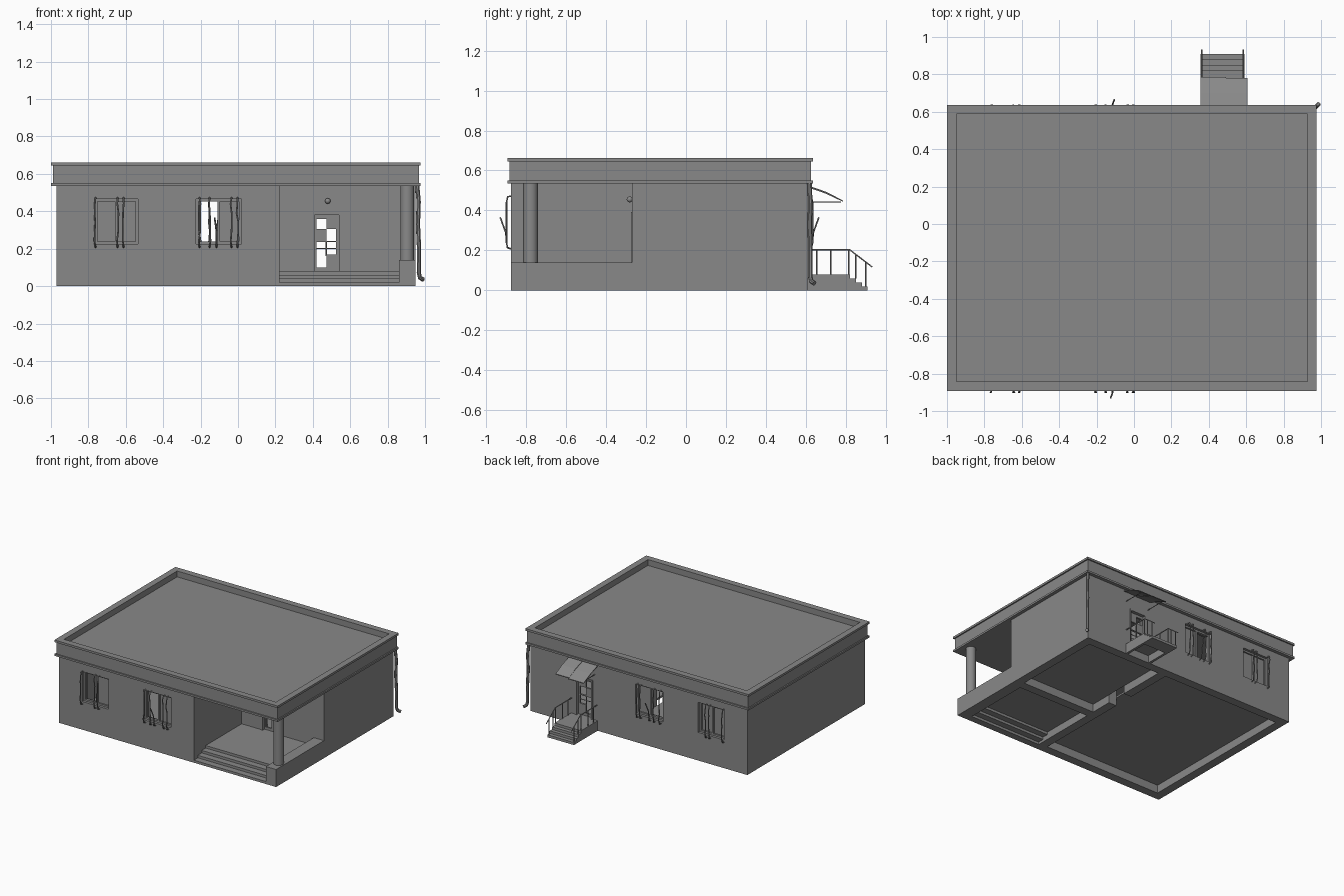
import bpy, bmesh, math, random

if "Cube" in bpy.data.objects:
    bpy.data.objects.remove(bpy.data.objects["Cube"])

random.seed(4)
grey = bpy.data.materials.new("plaster grey")
grey.diffuse_color = (0.25, 0.25, 0.25, 1)
grey.use_nodes = True
grey.node_tree.nodes["Principled BSDF"].inputs["Base Color"].default_value = grey.diffuse_color


def finish(name, bm):
    bmesh.ops.recalc_face_normals(bm, faces=bm.faces)
    me = bpy.data.meshes.new(name)
    bm.to_mesh(me)
    bm.free()
    me.materials.append(grey)
    ob = bpy.data.objects.new(name, me)
    bpy.context.collection.objects.link(ob)
    return ob


def panel(name, axis, u, z, depth, holes=()):
    """Upright slab along axis 'x' or 'y' with rectangular holes (u0, u1, z0, z1)."""
    us = sorted({*u, *(v for h in holes for v in h[:2])})
    zs = sorted({*z, *(v for h in holes for v in h[2:])})
    bm = bmesh.new()

    def vert(a, h):
        return bm.verts.new((a, depth[0], h) if axis == 'x' else (depth[0], a, h))
    grid = {(a, h): vert(a, h) for a in us for h in zs}
    for a, b in zip(us, us[1:]):
        for c, d in zip(zs, zs[1:]):
            mu, mz = (a + b) / 2, (c + d) / 2
            if not any(h[0] < mu < h[1] and h[2] < mz < h[3] for h in holes):
                bm.faces.new([grid[a, c], grid[b, c], grid[b, d], grid[a, d]])
    for v in [v for v in bm.verts if not v.link_faces]:
        bm.verts.remove(v)
    ext = bmesh.ops.extrude_face_region(bm, geom=bm.faces[:], use_keep_orig=True)
    t = depth[1] - depth[0]
    moved = [g for g in ext["geom"] if isinstance(g, bmesh.types.BMVert)]
    bmesh.ops.translate(bm, verts=moved, vec=(0, t, 0) if axis == 'x' else (t, 0, 0))
    return finish(name, bm)


def box(name, x, y, z):
    return panel(name, 'x', x, z, y)


def rods(name, paths, r, sides=1):
    cu = bpy.data.curves.new(name, 'CURVE')
    cu.dimensions = '3D'
    cu.bevel_depth, cu.bevel_resolution, cu.use_fill_caps = r, sides, True
    for path in paths:
        sp = cu.splines.new('POLY')
        sp.points.add(len(path) - 1)
        for p, co in zip(sp.points, path):
            p.co = (*co, 1)
    cu.materials.append(grey)
    ob = bpy.data.objects.new(name, cu)
    bpy.context.collection.objects.link(ob)
    bpy.ops.object.select_all(action='DESELECT')
    ob.select_set(True)
    bpy.context.view_layer.objects.active = ob
    bpy.ops.object.convert(target='MESH')
    return ob


# Walls with window and door openings
TOP = 0.536
X0, X1, Y0, Y1, T = -0.97, 0.95, -0.875, 0.61, 0.07
windows = [(-0.765, -0.535, 0.225, 0.465), (-0.225, 0.02, 0.225, 0.465)]
door = (0.40, 0.55, 0.08, 0.39)
PX, PY = 0.222, -0.27      # porch corner
panel("front_wall", 'x', (X0, PX), (0, TOP), (Y0, Y0 + T), windows)
panel("back_wall", 'x', (X0, X1), (0, TOP), (Y1 - T, Y1), windows + [door])
panel("left_wall", 'y', (Y0 + T, Y1 - T), (0, TOP), (X0, X0 + T))
panel("right_wall", 'y', (PY, Y1 - T), (0, TOP), (X1 - T, X1))
panel("partition_wall", 'y', (Y0 + T, Y1 - T), (0, TOP), (PX - T, PX),
      [(-0.02, 0.15, 0, 0.39)])
panel("porch_back_wall", 'x', (PX, X1 - T), (0, TOP), (PY, PY + T), [door])

# Floors
box("main_floor", (X0 + T, PX - T), (Y0 + T, Y1 - T), (0.065, 0.08))
box("side_room_floor", (PX, X1 - T), (PY + T, Y1 - T), (0.065, 0.08))
box("porch_floor", (PX, 0.86), (-0.725, PY), (0.06, 0.08))

# Porch steps, parapet, column and lamp
for i in range(3):
    box(f"porch_step_{i + 1}", (PX, 0.86), (Y0 + 0.05 * i, Y0 + 0.05 * i + 0.055),
        (0.02 * i, 0.02 * i + 0.02))
box("porch_parapet", (0.86, X1), (Y0, PY), (0, 0.14))
bm = bmesh.new()
bmesh.ops.create_cone(bm, cap_ends=True, segments=20, radius1=0.037, radius2=0.037,
                      depth=TOP - 0.14)
bmesh.ops.translate(bm, verts=bm.verts, vec=(0.905, -0.778, (TOP + 0.14) / 2))
column = finish("porch_column", bm)
bm = bmesh.new()
bmesh.ops.create_uvsphere(bm, u_segments=12, v_segments=8, radius=0.015)
bmesh.ops.translate(bm, verts=bm.verts, vec=(0.48, PY - 0.012, 0.455))
lamp = finish("porch_lamp", bm)

# Roof: stacked rectangular rings make the cornice lips and the parapet
bm = bmesh.new()
rings = []
for d, z in [(0, 0.535), (0, 0.55), (0.01, 0.55), (0.01, 0.645), (0, 0.645),
             (0, 0.662), (0.05, 0.662), (0.05, 0.615)]:
    xa, xb, ya, yb = -1 + d, 0.977 - d, -0.893 + d, 0.637 - d
    rings.append([bm.verts.new((x, y, z)) for x, y in
                  ((xa, ya), (xb, ya), (xb, yb), (xa, yb))])
for a, b in zip(rings, rings[1:]):
    for i in range(4):
        j = (i + 1) % 4
        bm.faces.new([a[i], a[j], b[j], b[i]])
bm.faces.new(rings[0])
bm.faces.new(rings[-1])
finish("roof", bm)

# Window frames, glass and bent bars on the front (s = -1) and back (s = 1)
for s, side, wall in ((-1, "front", Y0), (1, "back", Y1)):
    for n, (a, b, c, d) in enumerate(windows):
        m, e = (a + b) / 2, 0.014
        near, far = wall - s * 0.02, wall - s * 0.04
        panel(f"{side}_window_frame_{n + 1}", 'x', (a, b), (c, d), (near, far),
              [(a + e, m - e / 2, c + e, d - e), (m + e / 2, b - e, c + e, d - e)])
        left = a if (s == 1 and n == 0) else m
        panel(f"{side}_window_glass_{n + 1}", 'x', (left, b), (c, d),
              (wall - s * 0.032, wall - s * 0.037))
        xs = ((-0.762, -0.644, -0.612), (-0.206, -0.152, -0.035, -0.003))[n]
        paths = []
        for x in xs:
            out = wall + s * 0.024
            path = [(x, wall - s * 0.01, 0.475), (x, out - s * 0.006, 0.468)]
            path += [(x + random.uniform(-0.006, 0.006), out, 0.44 - 0.05 * k)
                     for k in range(5)]
            path += [(x, out - s * 0.006, 0.212), (x, wall - s * 0.01, 0.205)]
            paths.append(path)
        if n == 1:    # broken bar bent outwards
            x = -0.115
            paths.append([(x, wall - s * 0.01, 0.205), (x, wall + s * 0.02, 0.215),
                          (x, wall + s * 0.028, 0.29), (x + s * 0.01, wall + s * 0.055, 0.365)])
        rods(f"{side}_window_bars_{n + 1}", paths, 0.0045)

# Doors with a frame and missing panes
panes = [(0.42, 0.473, 0.305, 0.36), (0.473, 0.525, 0.24, 0.305),
         (0.42, 0.525, 0.168, 0.235), (0.42, 0.473, 0.10, 0.168)]
for side, y, s in (("front", PY, 1), ("back", Y1, -1)):
    panel(f"{side}_door", 'x', (0.41, 0.54), (0.08, 0.38),
          (y + s * 0.02, y + s * 0.035), panes)
    panel(f"{side}_door_frame", 'x', (0.398, 0.552), (0.08, 0.392),
          (y - s * 0.006, y + s * 0.045), [(0.41, 0.54, 0.08, 0.38)])
    rods(f"{side}_door_mullion",
         [[(0.472, y + s * 0.027, 0.16), (0.472, y + s * 0.027, 0.24)],
          [(0.42, y + s * 0.027, 0.2), (0.525, y + s * 0.027, 0.2)]], 0.003)

# Back landing and steps, hollow below
LX = (0.355, 0.59)
box("landing_top", LX, (Y1, 0.82), (0.06, 0.08))
for i, x in enumerate((LX[0], LX[1] - 0.02)):
    box(f"landing_side_{i + 1}", (x, x + 0.02), (Y1, 0.82), (0, 0.06))
box("landing_front", LX, (0.80, 0.82), (0, 0.06))
for i in range(3):
    box(f"back_step_{i + 1}", LX, (0.815, 0.91 - 0.03 * i), (0.02 * i, 0.02 * i + 0.02))

# Railings on both sides of the landing
for name, x in (("left_railing", 0.361), ("right_railing", 0.584)):
    paths = [[(x, Y1, 0.203), (x, 0.82, 0.203), (x, 0.932, 0.117)]]
    for y, lo, hi in ((0.655, 0.08, 0.203), (0.725, 0.08, 0.203), (0.815, 0.08, 0.203),
                      (0.85, 0.06, 0.18), (0.90, 0.02, 0.142)):
        paths.append([(x, y, lo), (x, y, hi)])
    rods(name, paths, 0.004)

# Awning of two sloping sheets on brackets
for i, (xa, xb, ye) in enumerate(((0.355, 0.492, 0.787), (0.488, 0.608, 0.78))):
    bm = bmesh.new()
    lift = 0.004 * i
    sec = [(Y1, 0.515), (0.70, 0.484), (ye, 0.443)]
    rows = [[bm.verts.new((x, y, z + lift + t)) for y, z in sec]
            for x in (xa, xb) for t in (0, 0.006)]
    a0, a1, b0, b1 = rows
    for p, q in ((a0, b0), (a1, b1), (a0, a1), (b0, b1)):
        for k in range(2):
            bm.faces.new([p[k], p[k + 1], q[k + 1], q[k]])
    for k in (0, 2):
        bm.faces.new([a0[k], a1[k], b1[k], b0[k]])
    finish(f"awning_sheet_{i + 1}", bm)
rods("awning_brackets", [[(x, Y1 - 0.01, 0.443), (x, 0.775, 0.443)] for x in (0.38, 0.585)], 0.003)

# Drainpipe at the back right corner
pipe = rods("drainpipe", [[(0.958, 0.618, 0.54), (0.966, 0.622, 0.45), (0.962, 0.62, 0.33),
                           (0.968, 0.622, 0.2), (0.967, 0.622, 0.07),
                           (0.973, 0.628, 0.045), (0.99, 0.643, 0.035)]], 0.012, 2)

# Smooth shading for the round parts
bpy.ops.object.select_all(action='DESELECT')
for ob in (column, lamp, pipe):
    ob.select_set(True)
    bpy.context.view_layer.objects.active = ob
bpy.ops.object.shade_smooth_by_angle(angle=math.radians(40))
